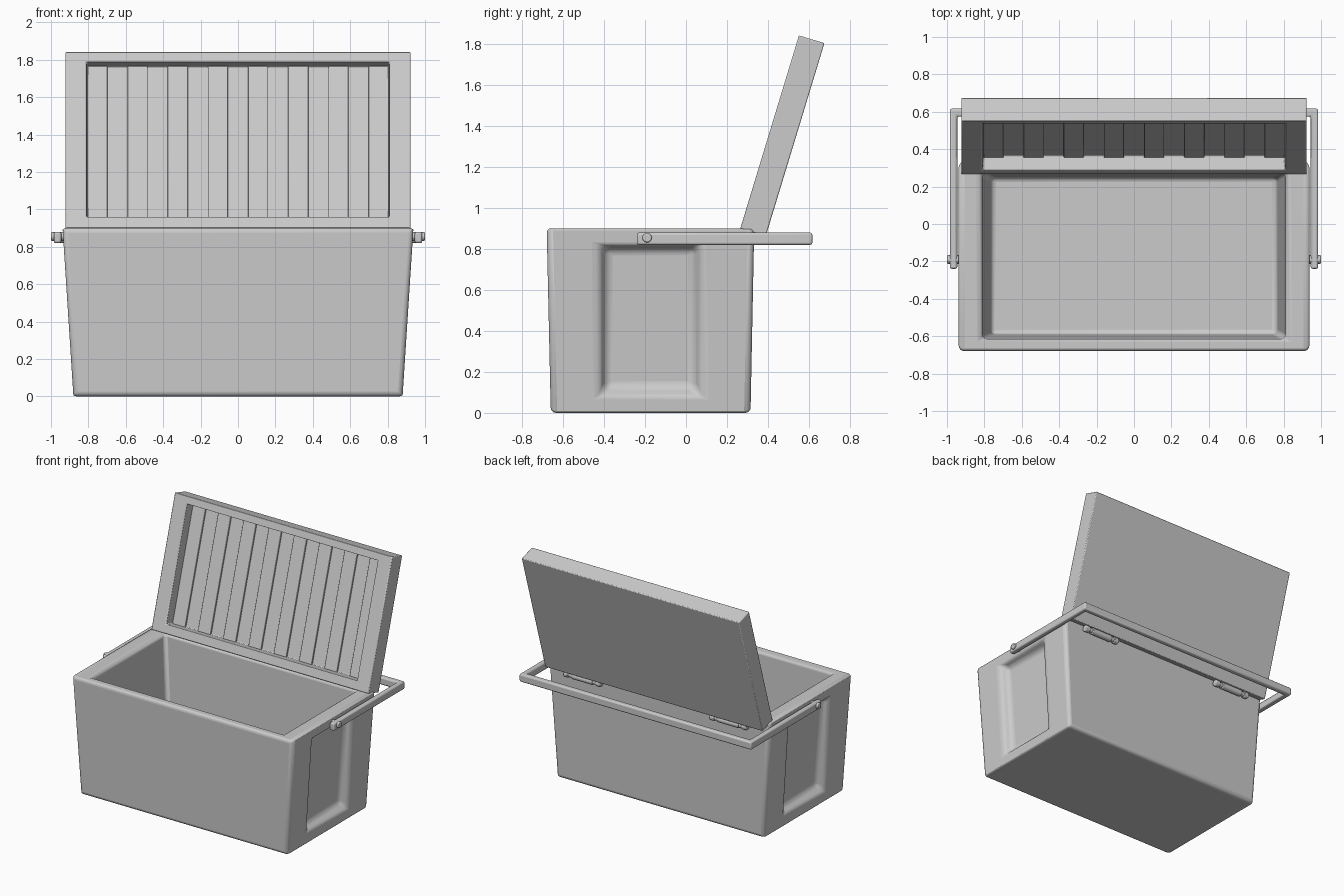
import bpy, bmesh, math

if "Cube" in bpy.data.objects:
    bpy.data.objects.remove(bpy.data.objects["Cube"])


def finish(name, bm, bevel=0.0, segs=3, matrix_from=None):
    bmesh.ops.recalc_face_normals(bm, faces=bm.faces)
    me = bpy.data.meshes.new(name)
    bm.to_mesh(me)
    bm.free()
    ob = bpy.data.objects.new(name, me)
    bpy.context.collection.objects.link(ob)
    if matrix_from:
        ob.location, ob.rotation_euler = matrix_from
    if bevel:
        m = ob.modifiers.new("bevel", 'BEVEL')
        m.width, m.segments = bevel, segs
        m.limit_method, m.angle_limit = 'ANGLE', math.radians(25)
    bpy.ops.object.select_all(action='DESELECT')
    ob.select_set(True)
    bpy.context.view_layer.objects.active = ob
    bpy.ops.object.shade_smooth_by_angle(angle=math.radians(35))
    return ob


def loft(rings):
    """Loft rectangles (half_x, y0, y1, z), capped at both ends."""
    bm = bmesh.new()
    vs = [[bm.verts.new(p) for p in ((-x, a, z), (x, a, z), (x, b, z), (-x, b, z))]
          for x, a, b, z in rings]
    for r, s in zip(vs, vs[1:]):
        for i in range(4):
            j = (i + 1) % 4
            bm.faces.new((r[i], r[j], s[j], s[i]))
    bm.faces.new(vs[0])
    bm.faces.new(vs[-1])
    return bm, vs


def box(name, x0, x1, y0, y1, z0, z1, bevel=0.0, frame=None):
    bm, _ = loft([(1, y0, y1, z0), (1, y0, y1, z1)])
    for v in bm.verts:
        v.co.x = x1 if v.co.x > 0 else x0
    return finish(name, bm, bevel, 2, frame)


def rod(name, x0, x1, y, z, r):
    bm = bmesh.new()
    bmesh.ops.create_cone(bm, cap_ends=True, segments=24, radius1=r, radius2=r, depth=x1 - x0)
    for v in bm.verts:
        a, b, c = v.co
        v.co = ((x0 + x1) / 2 + c, y + a, z + b)
    return finish(name, bm, 0.006, 2)


# Tub: outer walls, rim and cavity in one loft
bm, vs = loft([(0.88, -0.66, 0.315, 0), (0.938, -0.68, 0.333, 0.9),
               (0.812, -0.615, 0.272, 0.9), (0.765, -0.59, 0.25, 0.08)])

# Sunken end panels
for idx, s in (((1, 2), 1), ((0, 3), -1)):
    corners = [vs[0][idx[0]], vs[0][idx[1]], vs[1][idx[1]], vs[1][idx[0]]]
    bm.faces.remove(next(f for f in bm.faces if set(f.verts) == set(corners)))

    def panel(y0, y1, z0, z1, depth):
        return [bm.verts.new((s * (0.88 + 0.058 * z / 0.9 - depth), y, z))
                for y, z in ((y0, z0), (y1, z0), (y1, z1), (y0, z1))]
    outer = panel(-0.425, 0.075, 0.075, 0.825, 0)
    inner = panel(-0.385, 0.035, 0.13, 0.795, 0.065)
    for a, b in ((corners, outer), (outer, inner)):
        for i in range(4):
            j = (i + 1) % 4
            bm.faces.new((a[i], a[j], b[j], b[i]))
    bm.faces.new(inner)
finish("tub", bm, 0.026, 4)

# Open lid with recessed lining
lid_frame = ((0, 0.265, 0.9), (math.radians(73.1), 0, 0))
bm, _ = loft([(0.923, 0, 0.985, -0.13), (0.923, 0, 0.985, 0),
              (0.81, 0.065, 0.93, 0), (0.805, 0.068, 0.927, -0.085)])
finish("lid", bm, 0.006, 2, lid_frame)

# Raised ribs of the lining
w = 1.61 / 15
for i in range(0, 15, 2):
    x = -0.805 + i * w
    box("lid_rib", x, x + w, 0.066, 0.928, -0.09, -0.073, 0.003, lid_frame)

# Carrying handle folded back
bm = bmesh.new()
pts = [(-0.985, -0.24), (-0.945, -0.24), (-0.945, 0.575), (0.945, 0.575),
       (0.945, -0.24), (0.985, -0.24), (0.985, 0.617), (-0.985, 0.617)]
face = bm.faces.new([bm.verts.new((x, y, 0.82)) for x, y in pts])
ext = bmesh.ops.extrude_face_region(bm, geom=[face])
for v in ext["geom"]:
    if isinstance(v, bmesh.types.BMVert):
        v.co.z = 0.88
finish("handle", bm, 0.011, 3)
for s in (-1, 1):
    rod("handle_pivot", min(s * 0.9, s), max(s * 0.9, s), -0.19, 0.855, 0.023)

# Hinges under the lid
for x in (-0.62, 0.62):
    rod("hinge_barrel", x - 0.09, x + 0.09, 0.362, 0.845, 0.025)
    rod("hinge_pin", x - 0.15, x + 0.15, 0.362, 0.845, 0.018)
    for s in (-1, 1):
        rod("hinge_end", x + s * 0.135 - 0.02, x + s * 0.135 + 0.02, 0.362, 0.845, 0.025)
    box("hinge_leaf", x - 0.09, x + 0.09, 0.31, 0.36, 0.838, 0.852, 0.003)
